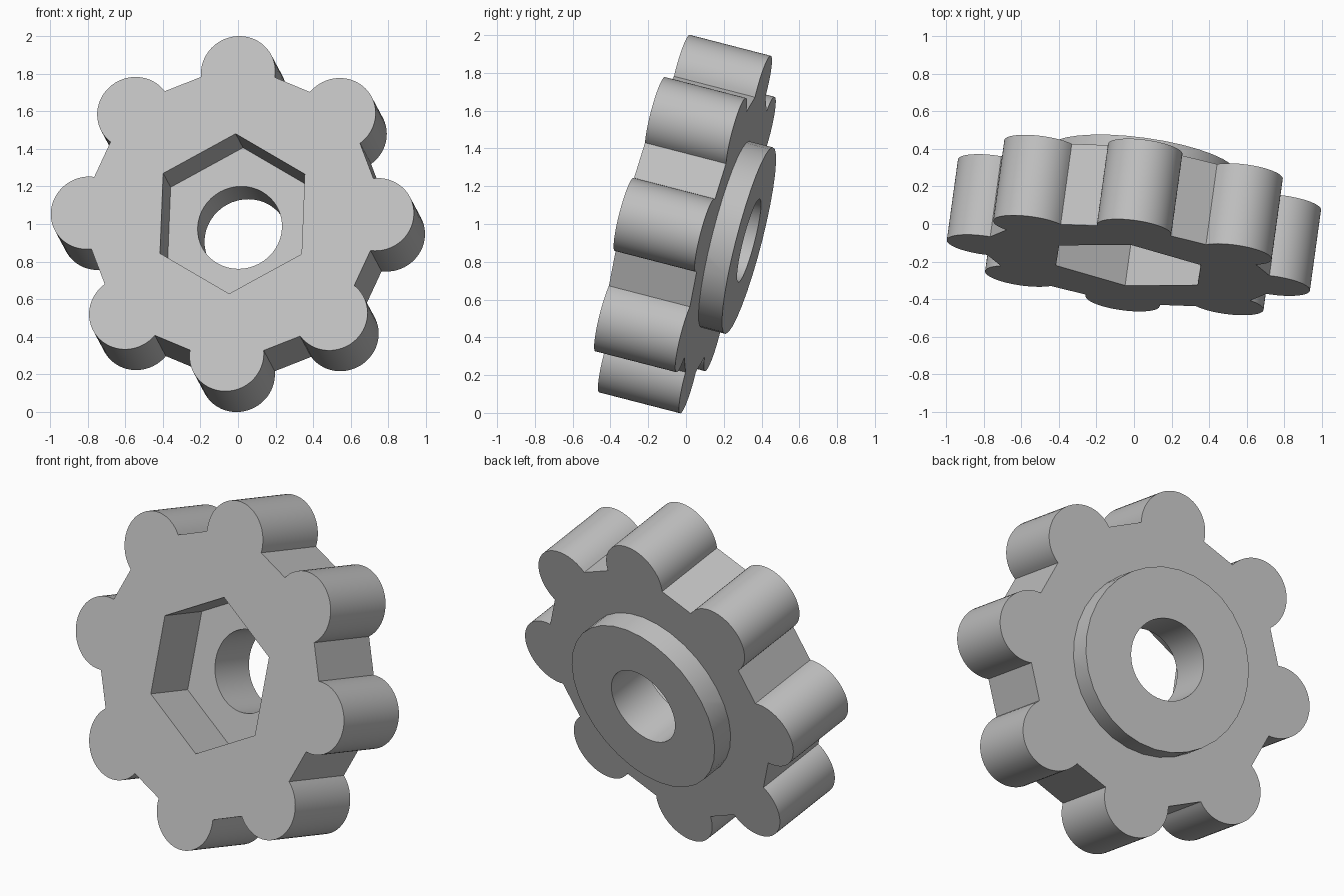
import bpy
import bmesh
from math import sin, cos, acos, pi
from mathutils import Matrix, Vector

cube = bpy.data.objects.get("Cube")
if cube:
    bpy.data.objects.remove(cube, do_unlink=True)

# Dimensions: depths are measured from the front face towards the back
LOBES, RING, LOBE_R, APOTHEM = 8, 0.777, 0.2, 0.77
BODY_DEPTH, POCKET_DEPTH, TOTAL_DEPTH = 0.447, 0.30, 0.577

grey = bpy.data.materials.new("plain grey")
grey.use_nodes = True
COLOUR = (0.53, 0.53, 0.53, 1)
grey.diffuse_color = COLOUR
grey.node_tree.nodes["Principled BSDF"].inputs["Base Color"].default_value = COLOUR

# Tilted frame: local y is up, local z is out of the front face
front = Vector((-0.132, -0.957, 0.247)).normalized()
up = Vector((0.039, 0.243, 0.961))
up = (up - front * up.dot(front)).normalized()
side = up.cross(front)
frame = Matrix.Translation((-0.03, -0.22, 1.055)) @ Matrix((side, up, front)).transposed().to_4x4()


def prism(name, outline, start, end):
    """Extrude a closed outline between two depths."""
    bm = bmesh.new()
    face = bm.faces.new([bm.verts.new((x, y, -start)) for x, y in outline])
    solid = bmesh.ops.extrude_face_region(bm, geom=[face])["geom"]
    verts = [v for v in solid if isinstance(v, bmesh.types.BMVert)]
    bmesh.ops.translate(bm, verts=verts, vec=(0, 0, start - end))
    if face.is_valid is False or len(bm.faces) < len(outline) + 2:
        bm.faces.new([v for v in bm.verts if v not in verts])
    bmesh.ops.recalc_face_normals(bm, faces=bm.faces)
    mesh = bpy.data.meshes.new(name)
    bm.to_mesh(mesh)
    bm.free()
    mesh.materials.append(grey)
    obj = bpy.data.objects.new(name, mesh)
    bpy.context.collection.objects.link(obj)
    obj.matrix_world = frame
    return obj


def ring(radius, count):
    return [(radius * sin(2 * pi * i / count), radius * cos(2 * pi * i / count))
            for i in range(count)]


def combine(target, tool, operation):
    mod = target.modifiers.new(tool.name, "BOOLEAN")
    mod.object, mod.operation, mod.solver = tool, operation, "EXACT"
    bpy.ops.object.modifier_apply(modifier=mod.name)
    bpy.data.objects.remove(tool, do_unlink=True)


# Grip outline: round lobes on the corners of an octagon
half = pi / LOBES
reach = half + acos((APOTHEM - RING * cos(half)) / LOBE_R)
STEPS = 32
outline = []
for i in range(LOBES):
    a = 2 * half * i
    for s in range(STEPS + 1):
        t = a + reach * (2 * s / STEPS - 1)
        outline.append((RING * sin(a) + LOBE_R * sin(t), RING * cos(a) + LOBE_R * cos(t)))

knob = prism("lobed_knob", outline, 0, BODY_DEPTH)
bpy.context.view_layer.objects.active = knob
knob.select_set(True)

# Raised boss on the back, hexagonal nut pocket in front, bolt hole through
combine(knob, prism("back_boss", ring(0.51, 32), 0.4, TOTAL_DEPTH), "UNION")
combine(knob, prism("nut_pocket", ring(0.44, 6), -0.1, POCKET_DEPTH), "DIFFERENCE")
combine(knob, prism("bolt_hole", ring(0.227, 48), 0.2, TOTAL_DEPTH + 0.1), "DIFFERENCE")

bpy.ops.object.shade_smooth_by_angle()
